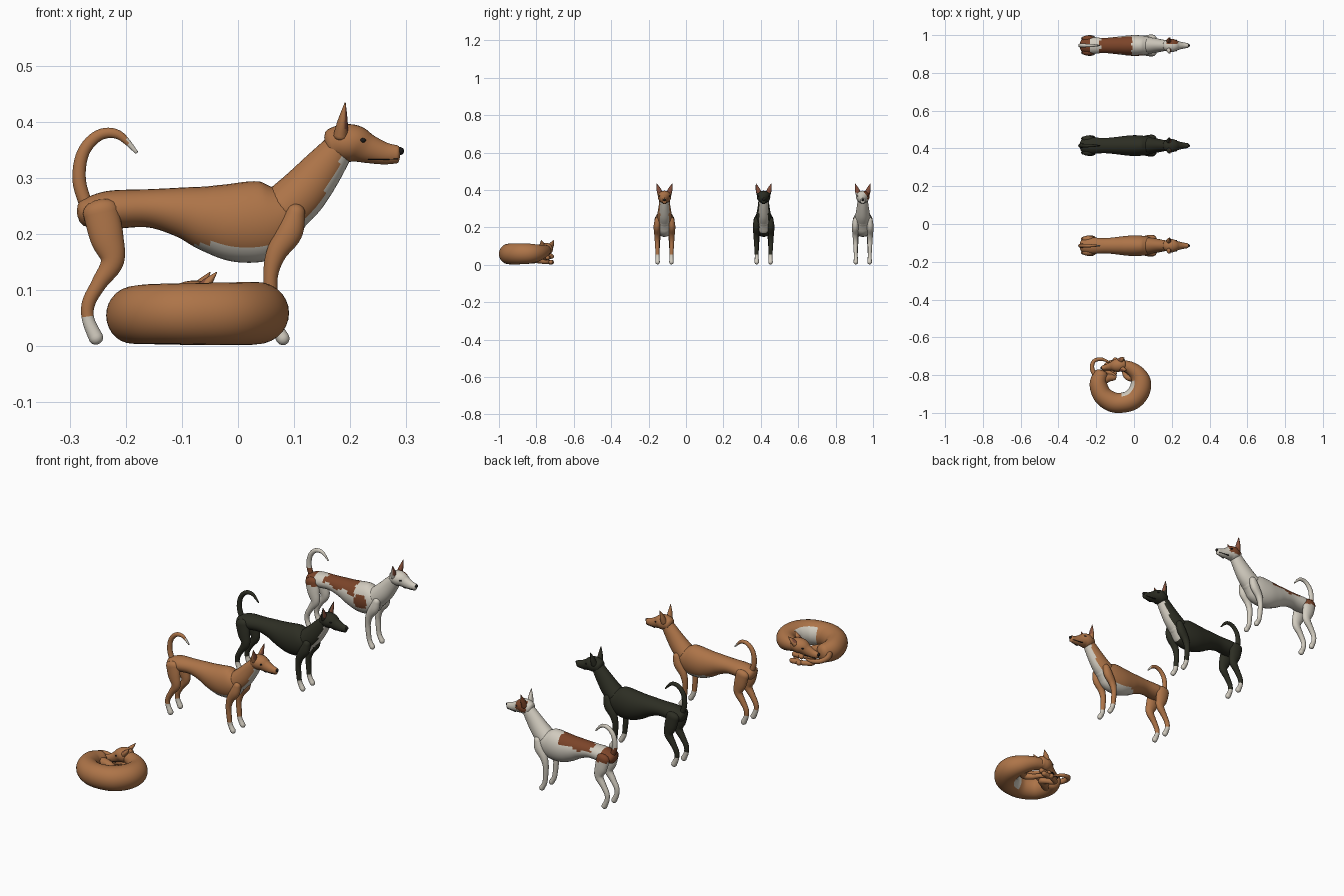
import bpy, bmesh, math
from mathutils import Vector, Matrix

if "Cube" in bpy.data.objects:
    bpy.data.objects.remove(bpy.data.objects["Cube"], do_unlink=True)

SIDES, STEPS = 28, 6
Y, Z = Vector((0, 1, 0)), Vector((0, 0, 1))


def material(name, rgb):
    m = bpy.data.materials.new(name)
    m.use_nodes = True
    m.diffuse_color = (*rgb, 1)
    m.node_tree.nodes["Principled BSDF"].inputs["Base Color"].default_value = (*rgb, 1)
    return m


MATS = [material("tan_coat", (0.42, 0.175, 0.065)),
        material("black_coat", (0.026, 0.027, 0.017)),
        material("cream_white", (0.64, 0.60, 0.52)),
        material("rust_patch", (0.20, 0.058, 0.022)),
        material("nose_black", (0.012, 0.011, 0.01)),
        material("inner_ear", (0.24, 0.08, 0.045))]
TAN, BLACK, WHITE, RUST, NOSE, INNER = range(6)


def finish(name, bm, rule, mat):
    """Colour faces by a rule on local centre and normal, then place the part."""
    bmesh.ops.recalc_face_normals(bm, faces=bm.faces)
    bm.normal_update()
    for f in bm.faces:
        f.smooth = True
        f.material_index = rule(f.calc_center_median(), f.normal) if callable(rule) else rule
    bm.transform(mat)
    me = bpy.data.meshes.new(name)
    bm.to_mesh(me)
    bm.free()
    for m in MATS:
        me.materials.append(m)
    bpy.context.collection.objects.link(bpy.data.objects.new(name, me))


def spline(pts):
    """Smooth path through (x, y, z, radius along hint, radius across)."""
    out = []
    for i in range(len(pts) - 1):
        a, b, c, d = (Vector(pts[max(0, min(len(pts) - 1, i + k))]) for k in (-1, 0, 1, 2))
        for s in range(STEPS):
            t = s / STEPS
            out.append(0.5 * (2 * b + (c - a) * t + (2 * a - 5 * b + 4 * c - d) * t * t
                              + (3 * b - a - 3 * c + d) * t ** 3))
    return out + [Vector(pts[-1])]


def loft(name, pts, rule, mat, hint=Y, cap=0.6):
    """Elliptical tube along a path, with rounded ends."""
    path = spline(pts)
    n = len(path)
    rings = []
    for i, p in enumerate(path):
        t = (path[min(i + 1, n - 1)] - path[max(i - 1, 0)]).to_3d().normalized()
        b = (hint - t * hint.dot(t)).normalized()
        a = b.cross(t)
        c, rb, ra = Vector(p[:3]), p[3], p[4]
        ends = {0: [-80, -55, -28, 0], n - 1: [0, 28, 55, 80]}.get(i, [0])
        for ang in map(math.radians, ends):
            k = math.cos(ang)
            o = c + t * math.sin(ang) * cap * min(ra, rb)
            rings.append([o + b * rb * k * math.cos(u) + a * ra * k * math.sin(u)
                          for u in (2 * math.pi * j / SIDES for j in range(SIDES))])
    bm = bmesh.new()
    vs = [[bm.verts.new(v) for v in r] for r in rings]
    for r, q in zip(vs, vs[1:]):
        for j in range(SIDES):
            k = (j + 1) % SIDES
            bm.faces.new((r[j], r[k], q[k], q[j]))
    bm.faces.new(vs[0])
    bm.faces.new(vs[-1])
    finish(name, bm, rule, mat)


def ball(name, pos, size, rule, mat):
    bm = bmesh.new()
    bmesh.ops.create_uvsphere(bm, u_segments=16, v_segments=10, radius=1)
    bm.transform(Matrix.Translation(pos) @ Matrix.Diagonal((*size, 1)))
    finish(name, bm, rule, mat)


def build_head(prefix, coat, mat, ear_tip, patched=False):
    def face_rule(c, n):
        eye_patch = patched and c.y > 0.004 and 0.172 < c.x < 0.232 and c.z > 0.35
        return RUST if eye_patch else coat
    loft(prefix + "_head", [(.166, 0, .358, .027, .029), (.186, 0, .362, .035, .033),
                            (.208, 0, .361, .034, .033), (.232, 0, .352, .024, .026),
                            (.260, 0, .344, .017, .020), (.284, 0, .342, .013, .016)],
         face_rule, mat, cap=0.4)
    loft(prefix + "_mouth", [(.232, 0, .333, .023, .0015), (.260, 0, .333, .0165, .0015),
                             (.285, 0, .334, .0125, .0015)], NOSE, mat)
    ball(prefix + "_nose", (.289, 0, .348), (.007, .008, .007), NOSE, mat)
    for s, side in ((1, "left"), (-1, "right")):
        ear = RUST if patched and s > 0 else coat
        ball(f"{prefix}_{side}_eye", (.222, s * .027, .367), (.006, .004, .004), NOSE, mat)
        base = Vector((.183, s * .022, .375))
        tip = Vector((ear_tip[0], s * ear_tip[1], ear_tip[2]))
        mid = base.lerp(tip, .45)
        loft(f"{prefix}_{side}_ear", [(*base, .015, .013), (*mid, .012, .009), (*tip, .001, .001)],
             lambda c, n: INNER if n.x > 0.45 and c.z > .385 else ear, mat)


def standing_dog(prefix, y, coat, bib, belly, patched=False, tail_tip=False):
    mat = Matrix.Translation((0, y, 0))

    def body_rule(c, n):
        if patched:
            wave = .007 * math.sin(c.x * 70) + .004 * math.sin(c.y * 150)
            saddle = -.18 < c.x + wave < -.015 and c.z > .25 + wave
            spot = c.y < 0 and ((c.x - .025) / .034) ** 2 + ((c.z - .222) / .036) ** 2 < 1
            return RUST if saddle or spot or c.x < -.235 + wave else coat
        low = belly and -.075 < c.x < .12 and c.z < .182
        breast = bib and c.x > .085 and abs(c.y) < .025
        return WHITE if low or breast else coat

    def neck_rule(c, n):
        return WHITE if bib and n.x - n.z > .5 and abs(c.y) < .024 else coat

    def leg_rule(c, n):
        if patched and c.x < 0 and c.z > .228:
            return RUST
        return WHITE if c.z < .053 else coat

    def tail_rule(c, n):
        if patched and c.z < .29:
            return RUST
        return WHITE if tail_tip and c.x > -.197 else coat

    # torso and neck
    loft(prefix + "_torso", [(-.272, 0, .238, .034, .025), (-.23, 0, .243, .044, .034),
                             (-.16, 0, .246, .040, .034), (-.10, 0, .239, .045, .045),
                             (-.05, 0, .228, .051, .060), (0, 0, .221, .055, .071),
                             (.05, 0, .224, .052, .070), (.085, 0, .232, .044, .049),
                             (.106, 0, .236, .032, .030)], body_rule, mat)
    loft(prefix + "_neck", [(.083, 0, .243, .043, .046), (.115, 0, .273, .038, .044),
                            (.150, 0, .315, .031, .037), (.180, 0, .354, .027, .028)],
         neck_rule, mat, cap=0.3)
    build_head(prefix, coat, mat, (.191, .041, .434), patched)
    # tail
    loft(prefix + "_tail", [(-.268, 0, .245, .012, .012), (-.283, 0, .295, .011, .012),
                            (-.276, 0, .345, .010, .011), (-.248, 0, .376, .009, .010),
                            (-.213, 0, .377, .007, .008), (-.181, 0, .346, .003, .003)],
         tail_rule, mat)
    # legs
    for s, side in ((1, "left"), (-1, "right")):
        loft(f"{prefix}_{side}_hind_leg",
             [(-.245, s * .034, .243, .019, .032), (-.234, s * .036, .195, .019, .030),
              (-.224, s * .037, .152, .016, .021), (-.247, s * .037, .113, .013, .014),
              (-.266, s * .037, .078, .011, .012), (-.267, s * .037, .048, .010, .011),
              (-.253, s * .037, .015, .012, .013)], leg_rule, mat, cap=1)
        loft(f"{prefix}_{side}_front_leg",
             [(.103, s * .037, .238, .016, .017), (.092, s * .040, .203, .018, .023),
              (.068, s * .040, .165, .015, .018), (.058, s * .039, .125, .013, .013),
              (.060, s * .038, .080, .011, .012), (.065, s * .037, .042, .010, .011),
              (.080, s * .037, .014, .012, .012)], leg_rule, mat, cap=1)


def curled_dog(prefix):
    mat = Matrix()
    centre = Vector((-.07, -.85, .058))

    def belly_rule(c, n):
        inner = n.to_2d().dot((centre - c).to_2d().normalized()) > .55
        return WHITE if inner and -.065 < c.x < .02 and c.y < -.83 else TAN

    # torso ring with tapering neck
    loft(prefix + "_torso", [(-.175, -.795, .052, .043, .038), (-.189, -.845, .055, .050, .046),
                             (-.168, -.905, .057, .053, .050), (-.120, -.940, .058, .054, .053),
                             (-.070, -.947, .058, .055, .053), (-.010, -.930, .058, .056, .055),
                             (.028, -.885, .059, .056, .056), (.036, -.835, .060, .053, .053),
                             (.018, -.793, .064, .045, .043), (-.020, -.762, .072, .034, .034),
                             (-.062, -.748, .078, .028, .028)], belly_rule, mat, hint=Z)
    # head resting toward the rump
    pose = (Matrix.Translation((-.082, -.747, .083)) @ Matrix.Rotation(math.radians(190), 4, "Z")
            @ Matrix.Rotation(math.radians(8), 4, "Y") @ Matrix.Translation((-.195, 0, -.362)))
    build_head(prefix, TAN, pose, (.150, .034, .405))
    # tail wrapped round the open side
    loft(prefix + "_tail", [(-.200, -.810, .058, .015, .013), (-.222, -.765, .056, .013, .012),
                            (-.211, -.725, .050, .011, .010), (-.170, -.716, .042, .009, .009),
                            (-.125, -.735, .035, .004, .004)], TAN, mat, hint=Z)
    # folded legs
    for k, layer in ((0, "lower"), (1, "upper")):
        dz, dy = k * .024, k * -.018
        loft(f"{prefix}_{layer}_hind_leg",
             [(-.185, -.835, .036 + dz, .028, .030), (-.140, -.815, .032 + dz, .020, .022),
              (-.105, -.790 + dy, .022 + dz, .014, .015), (-.150, -.752 + dy, .016 + dz, .012, .012),
              (-.110, -.728 + dy, .014 + dz, .011, .011), (-.060, -.722 + dy, .014 + dz, .012, .012)],
             TAN, mat, hint=Z, cap=1)
        loft(f"{prefix}_{layer}_front_leg",
             [(.020, -.800, .040 + dz, .022, .024), (-.020, -.815, .030 + dz, .017, .018),
              (-.045, -.785 + dy, .020 + dz, .013, .013), (-.060, -.750 + dy, .015 + dz, .011, .011),
              (-.100, -.718 + dy, .014 + dz, .012, .012)], TAN, mat, hint=Z, cap=1)


standing_dog("tan_dog", -.115, TAN, bib=True, belly=True, tail_tip=True)
standing_dog("black_dog", .415, BLACK, bib=True, belly=False)
standing_dog("patched_dog", .945, WHITE, bib=False, belly=False, patched=True)
curled_dog("sleeping_dog")
